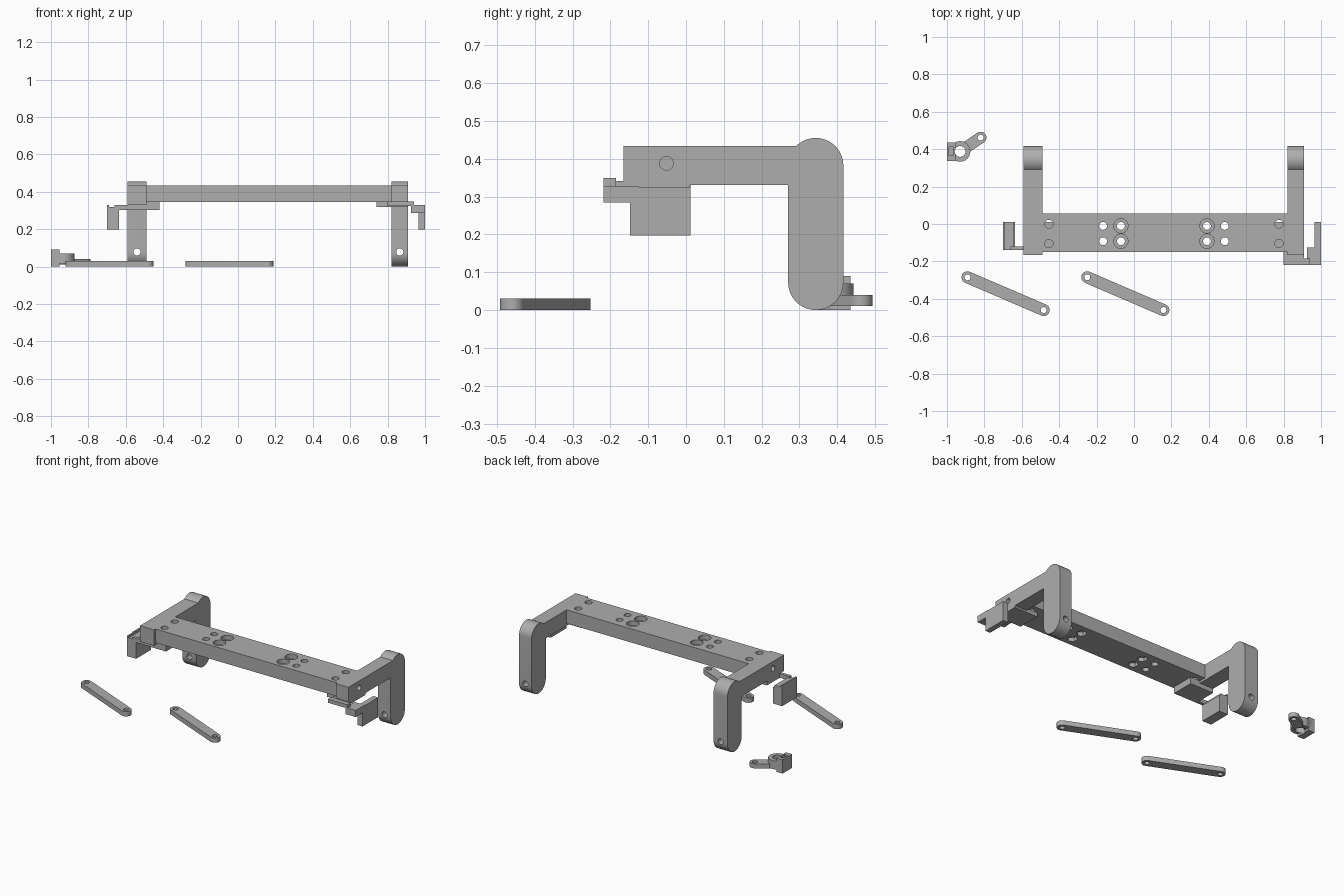
import bpy, bmesh
from math import cos, sin, pi, atan2, acos
from mathutils import Vector, Matrix

cube = bpy.data.objects.get("Cube")
if cube:
    bpy.data.objects.remove(cube, do_unlink=True)

grey = bpy.data.materials.new("plain grey")
grey.use_nodes = True
grey.diffuse_color = (0.42, 0.42, 0.42, 1)
grey.node_tree.nodes["Principled BSDF"].inputs["Base Color"].default_value = grey.diffuse_color


def finish(name, bm):
    bmesh.ops.recalc_face_normals(bm, faces=bm.faces)
    mesh = bpy.data.meshes.new(name)
    bm.to_mesh(mesh)
    bm.free()
    mesh.materials.append(grey)
    ob = bpy.data.objects.new(name, mesh)
    bpy.context.collection.objects.link(ob)
    return ob


def box(name, x, y, z):
    bm = bmesh.new()
    bmesh.ops.create_cube(bm, size=1)
    for v in bm.verts:
        v.co = [(r[0] + r[1]) / 2 + c * (r[1] - r[0]) for r, c in zip((x, y, z), v.co)]
    return finish(name, bm)


def rod(name, centre, radius, length, axis="Z", sides=32):
    bm = bmesh.new()
    bmesh.ops.create_cone(bm, cap_ends=True, segments=sides,
                          radius1=radius, radius2=radius, depth=length)
    turn = {"X": Matrix.Rotation(pi / 2, 4, "Y"), "Y": Matrix.Rotation(pi / 2, 4, "X"),
            "Z": Matrix.Identity(4)}[axis]
    bm.transform(Matrix.Translation(centre) @ turn)
    return finish(name, bm)


def prism(name, points, offset):
    """Closed outline pushed along an offset vector."""
    bm = bmesh.new()
    face = bm.faces.new([bm.verts.new(p) for p in points])
    ext = bmesh.ops.extrude_face_region(bm, geom=[face])
    bmesh.ops.translate(bm, vec=offset,
                        verts=[g for g in ext["geom"] if isinstance(g, bmesh.types.BMVert)])
    return finish(name, bm)


def combine(ob, tools, operation="DIFFERENCE"):
    for t in tools:
        t.hide_render = True
        m = ob.modifiers.new("bool", "BOOLEAN")
        m.operation, m.solver, m.object = operation, "EXACT", t
    bpy.context.view_layer.update()
    mesh = bpy.data.meshes.new_from_object(ob.evaluated_get(bpy.context.evaluated_depsgraph_get()))
    ob.modifiers.clear()
    ob.data = mesh
    for t in tools:
        bpy.data.objects.remove(t, do_unlink=True)


def arc(cx, cy, r, start, end, n=16):
    return [(cx + r * cos(start + (end - start) * i / n),
             cy + r * sin(start + (end - start) * i / n)) for i in range(n + 1)]


def link(name, a, b, r, hole, z0, z1):
    """Round-ended bar with a pin hole at each end."""
    t = atan2(b[1] - a[1], b[0] - a[0])
    outline = arc(*a, r, t + pi / 2, t + 1.5 * pi) + arc(*b, r, t - pi / 2, t + pi / 2)
    ob = prism(name, [(x, y, z0) for x, y in outline], (0, 0, z1 - z0))
    combine(ob, [rod("cut", (*p, z0), hole, 0.2) for p in (a, b)])
    return ob


# Cross beam with screw holes, counterbores and a lengthwise bore
BORE_Y, BORE_Z = -0.052, 0.388
beam = box("cross_beam", (-0.49, 0.82), (-0.15, 0.055), (0.345, 0.434))
cuts = [rod("cut", (0.16, BORE_Y, BORE_Z), 0.018, 2, "X")]
for side in (-1, 1):
    for y in (0, -0.105):
        cuts.append(rod("cut", (0.16 + side * 0.615, y, 0.39), 0.022, 0.3))
    for y in (-0.01, -0.092):
        cuts.append(rod("cut", (0.16 + side * 0.325, y, 0.39), 0.021, 0.3))
        x = 0.16 + side * 0.23
        cuts.append(rod("cut", (x, y, 0.39), 0.021, 0.3))
        cuts.append(rod("cut", (x, y, 0.434), 0.038, 0.06))
        cuts.append(rod("cut", (x, y, 0.345), 0.032, 0.05, sides=6))
combine(beam, cuts)

# Side arms: horizontal bar, rounded shoulder, leg with a pivot eye
LEG_Y, R = 0.343, 0.073
shoulder_z = 0.382
reach = acos((0.434 - shoulder_z) / R) + pi / 2
profile = ([(-0.165, 0.33), (0.27, 0.33)] + arc(LEG_Y, 0.073, R, pi, 2 * pi, 24)
           + arc(LEG_Y, shoulder_z, R, 0, reach, 20) + [(-0.165, 0.434)])
for name, x0, x1 in (("right_arm", -0.59, -0.49), ("left_arm", 0.82, 0.91)):
    mid = (x0 + x1) / 2
    arm = prism(name, [(x0, y, z) for y, z in profile], (x1 - x0, 0, 0))
    cuts = [rod("cut", (mid, LEG_Y, 0.074), 0.048, 0.3, "X"),
            rod("cut", (mid, LEG_Y, 0.078), 0.019, 0.3, "Y"),
            rod("cut", (mid, BORE_Y, BORE_Z), 0.018, 0.3, "X")]
    if x0 > 0:
        cuts += [rod("cut", (mid, 0.1, BORE_Z), 0.017, 0.3, "X"),
                 box("cut", (0.7, 1), (-0.3, -0.04), (0.2, 0.367))]
    combine(arm, cuts)

# Sensor bracket under the right arm
box("right_bracket_plate", (-0.59, -0.42), (-0.14, 0.01), (0.302, 0.345))
box("right_bracket_bridge", (-0.66, -0.56), (-0.14, -0.12), (0.302, 0.329))
box("right_bracket_tab", (-0.70, -0.635), (-0.14, 0.012), (0.197, 0.302))
box("right_bracket_flange", (-0.70, -0.645), (-0.14, 0.012), (0.30, 0.318))
box("right_bracket_lip", (-0.70, -0.69), (-0.14, 0.012), (0.31, 0.33))

# Sensor bracket under the left arm
box("left_bracket_plate", (0.74, 0.91), (-0.14, 0.01), (0.318, 0.345))
box("left_bracket_filler", (0.82, 0.91), (-0.165, -0.04), (0.33, 0.367))
box("left_bracket_strip", (0.80, 0.94), (-0.218, -0.185), (0.325, 0.349))
box("left_bracket_joint", (0.80, 0.91), (-0.19, -0.135), (0.327, 0.341))
box("left_bracket_block", (0.925, 1.0), (-0.218, -0.125), (0.285, 0.328))
box("left_bracket_tab", (0.965, 1.0), (-0.148, 0.012), (0.197, 0.325))

# Two loose push links
for i, x in enumerate((-0.89, -0.25)):
    link(f"push_link_{i + 1}", (x, -0.285), (x + 0.407, -0.46), 0.032, 0.016, 0, 0.031)

# Loose crank: hub ring, short lever and clamp block
HUB = (-0.93, 0.388)
crank = link("crank", HUB, (-0.82, 0.462), 0.031, 0.016, 0.011, 0.04)
combine(crank, [rod("hub", (*HUB, 0.043), 0.055, 0.055),
                box("clamp", (-1.0, -0.955), (0.338, 0.435), (0, 0.09))], "UNION")
combine(crank, [rod("cut", (*HUB, 0.05), 0.029, 0.3),
                box("cut", (-0.988, -0.966), (0.365, 0.412), (0.02, 0.2)),
                rod("cut", (-1.0, HUB[1], 0.045), 0.015, 0.06, "X")])

# Smooth the round walls, keep corners crisp
for ob in bpy.context.view_layer.objects:
    ob.select_set(ob.type == "MESH" and grey.name in ob.data.materials)
bpy.context.view_layer.objects.active = beam
bpy.ops.object.shade_smooth_by_angle(angle=0.5)
